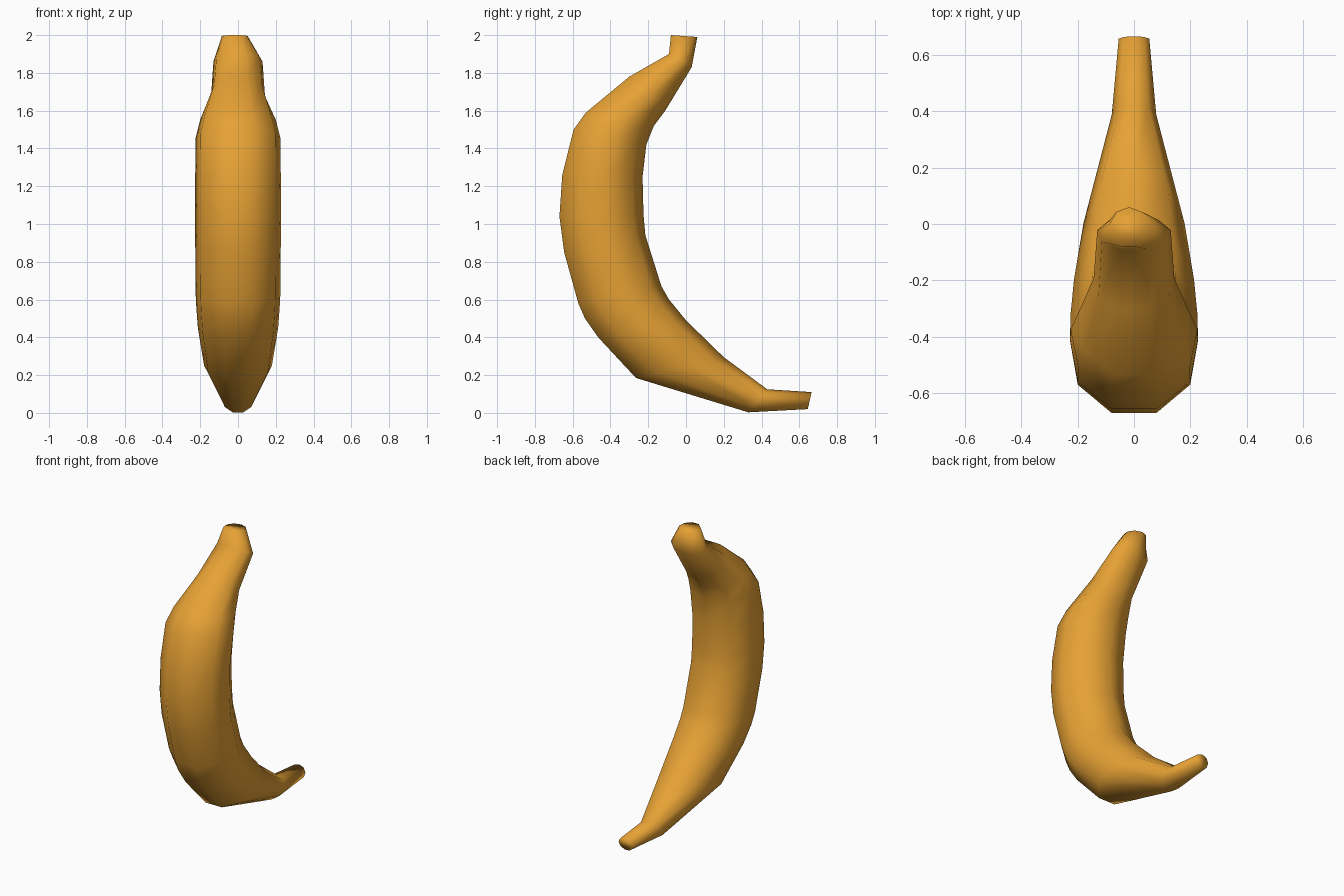
import bpy, bmesh, math

if "Cube" in bpy.data.objects:
    bpy.data.objects.remove(bpy.data.objects["Cube"])

SIDES = 9
# Cross-sections, stem to tip: outer y, z; inner y, z; x radius; x offset
RINGS = [
    (-0.08, 2.00, 0.06, 1.99, 0.070, -0.017),
    (-0.09, 1.90, 0.03, 1.83, 0.132, 0),
    (-0.30, 1.78, -0.11, 1.60, 0.145, 0),
    (-0.53, 1.59, -0.17, 1.52, 0.204, 0),
    (-0.595, 1.50, -0.21, 1.42, 0.228, 0),
    (-0.655, 1.26, -0.23, 1.25, 0.23, 0),
    (-0.67, 1.04, -0.225, 1.05, 0.23, 0),
    (-0.645, 0.85, -0.215, 0.94, 0.23, 0),
    (-0.57, 0.58, -0.13, 0.67, 0.228, 0),
    (-0.535, 0.50, -0.09, 0.60, 0.224, 0),
    (-0.465, 0.40, 0.00, 0.49, 0.216, 0),
    (-0.265, 0.185, 0.20, 0.295, 0.182, 0),
    (0.33, 0.003, 0.43, 0.125, 0.08, 0),
    (0.645, 0.02, 0.665, 0.11, 0.055, 0),
]

# Fruit skin: nine-sided sections, one corner on the inner curve, flat on the outer
bm = bmesh.new()
low = math.cos(math.pi / SIDES)
loops = []
for oy, oz, iy, iz, rx, dx in RINGS:
    loop = []
    for i in range(SIDES):
        a = 2 * math.pi * i / SIDES
        t = (math.cos(a) + low) / (1 + low)      # 0 = outer side, 1 = inner side
        loop.append(bm.verts.new((dx + rx * math.sin(a),
                                  oy + (iy - oy) * t, oz + (iz - oz) * t)))
    loops.append(loop)
for a, b in zip(loops, loops[1:]):
    for i in range(SIDES):
        j = (i + 1) % SIDES
        bm.faces.new((a[i], a[j], b[j], b[i]))

# Stem and tip ends
bm.faces.new(loops[0])
bm.faces.new(loops[-1])
bmesh.ops.recalc_face_normals(bm, faces=bm.faces)
for f in bm.faces:
    f.smooth = True

mesh = bpy.data.meshes.new("banana")
bm.to_mesh(mesh)
bm.free()
banana = bpy.data.objects.new("banana", mesh)
bpy.context.collection.objects.link(banana)

# Ripe yellow-orange
mat = bpy.data.materials.new("banana_skin")
mat.diffuse_color = (0.80, 0.36, 0.035, 1)
mat.use_nodes = True
mat.node_tree.nodes["Principled BSDF"].inputs["Base Color"].default_value = mat.diffuse_color
mesh.materials.append(mat)
